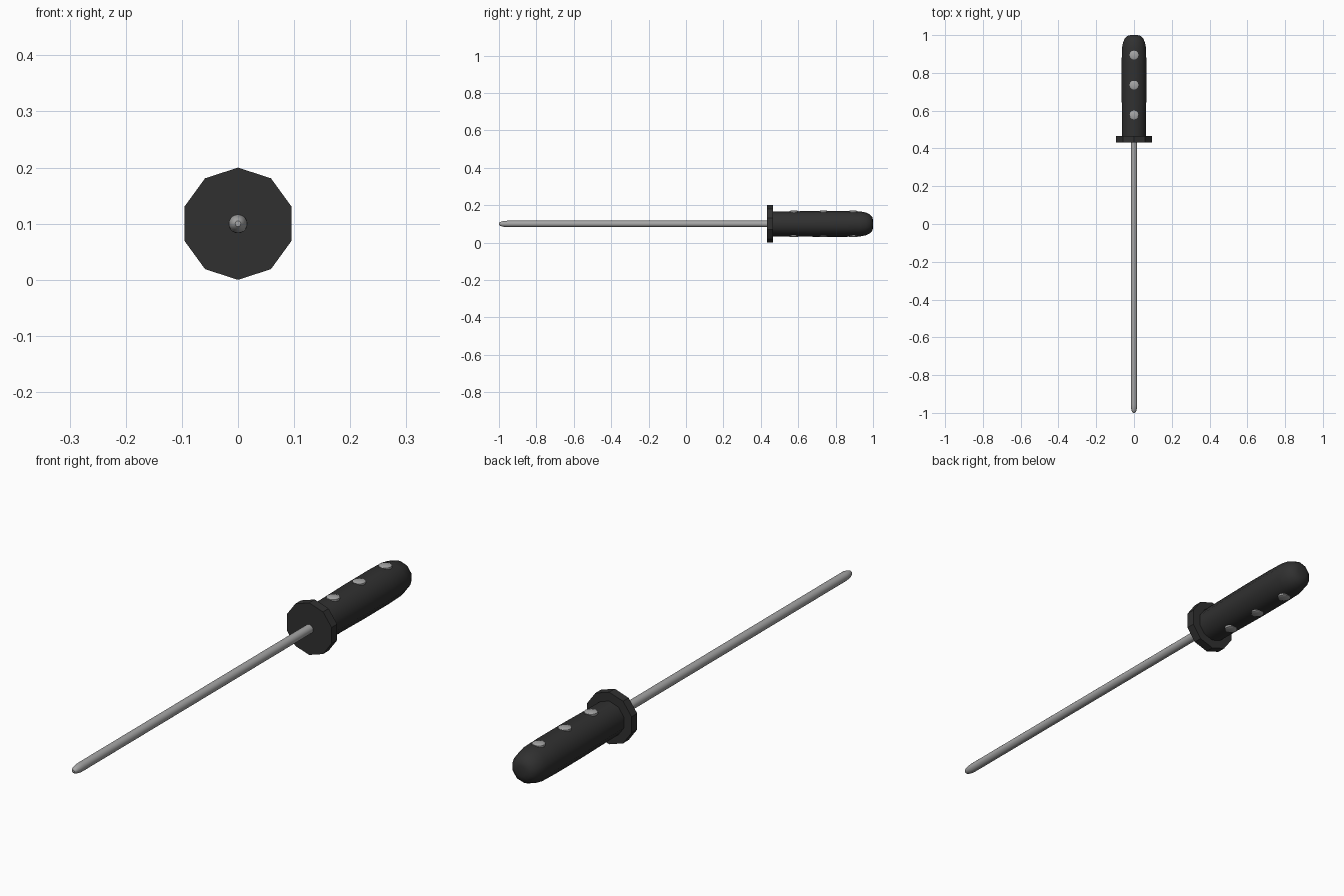
import bpy, bmesh, math

if "Cube" in bpy.data.objects:
    bpy.data.objects.remove(bpy.data.objects["Cube"])

def material(name, rgb):
    m = bpy.data.materials.new(name)
    m.diffuse_color = (*rgb, 1)
    m.use_nodes = True
    m.node_tree.nodes["Principled BSDF"].inputs["Base Color"].default_value = m.diffuse_color
    return m

BLACK = material("black_grip", (0.03, 0.03, 0.03))
STEEL = material("steel", (0.38, 0.38, 0.38))
CZ = 0.1  # height of the long axis

def lathe(name, profile, sides, mat, axis="Y", centre=(0, 0, CZ), smooth=None):
    """Revolve (position, radius) pairs about the y or z axis; one vertex points up."""
    bm = bmesh.new()
    rings = []
    for p, r in profile:
        ring = []
        for i in range(sides):
            a = 2 * math.pi * i / sides
            u, v = r * math.sin(a), r * math.cos(a)
            co = (u, p, v) if axis == "Y" else (u, v, p)
            ring.append(bm.verts.new([c + d for c, d in zip(co, centre)]))
        rings.append(ring)
    for a, b in zip(rings, rings[1:]):
        for i in range(sides):
            j = (i + 1) % sides
            bm.faces.new((a[i], a[j], b[j], b[i]))
    bm.faces.new(rings[0])
    bm.faces.new(rings[-1])
    bmesh.ops.recalc_face_normals(bm, faces=bm.faces)
    me = bpy.data.meshes.new(name)
    bm.to_mesh(me)
    bm.free()
    me.materials.append(mat)
    ob = bpy.data.objects.new(name, me)
    bpy.context.collection.objects.link(ob)
    if smooth:
        bpy.ops.object.select_all(action="DESELECT")
        ob.select_set(True)
        bpy.context.view_layer.objects.active = ob
        bpy.ops.object.shade_smooth_by_angle(angle=math.radians(smooth))
    return ob

# Round steel rod with a rounded tip
lathe("rod", [(-1.0, 0.005), (-0.995, 0.0095), (-0.985, 0.0135), (-0.97, 0.0163),
              (-0.955, 0.017), (0.45, 0.017)], 20, STEEL, smooth=40)

# Ten-sided guard plate
lathe("guard", [(0.432, 0.1), (0.466, 0.1)], 10, BLACK)

# Ten-sided grip, rounded at the butt
lathe("handle", [(0.46, 0.066), (0.56, 0.067), (0.7, 0.069), (0.85, 0.069), (0.93, 0.067),
                 (0.962, 0.061), (0.984, 0.050), (0.996, 0.036), (1.0, 0.020)],
      10, BLACK, smooth=50)

# Three rivets running through the grip, with softly domed heads
for n, y in enumerate((0.577, 0.735, 0.894)):
    lathe(f"rivet_{n + 1}", [(-0.071, 0.017), (-0.068, 0.024), (0.068, 0.024), (0.071, 0.017)],
          12, STEEL, axis="Z", centre=(0, y, CZ), smooth=40)
